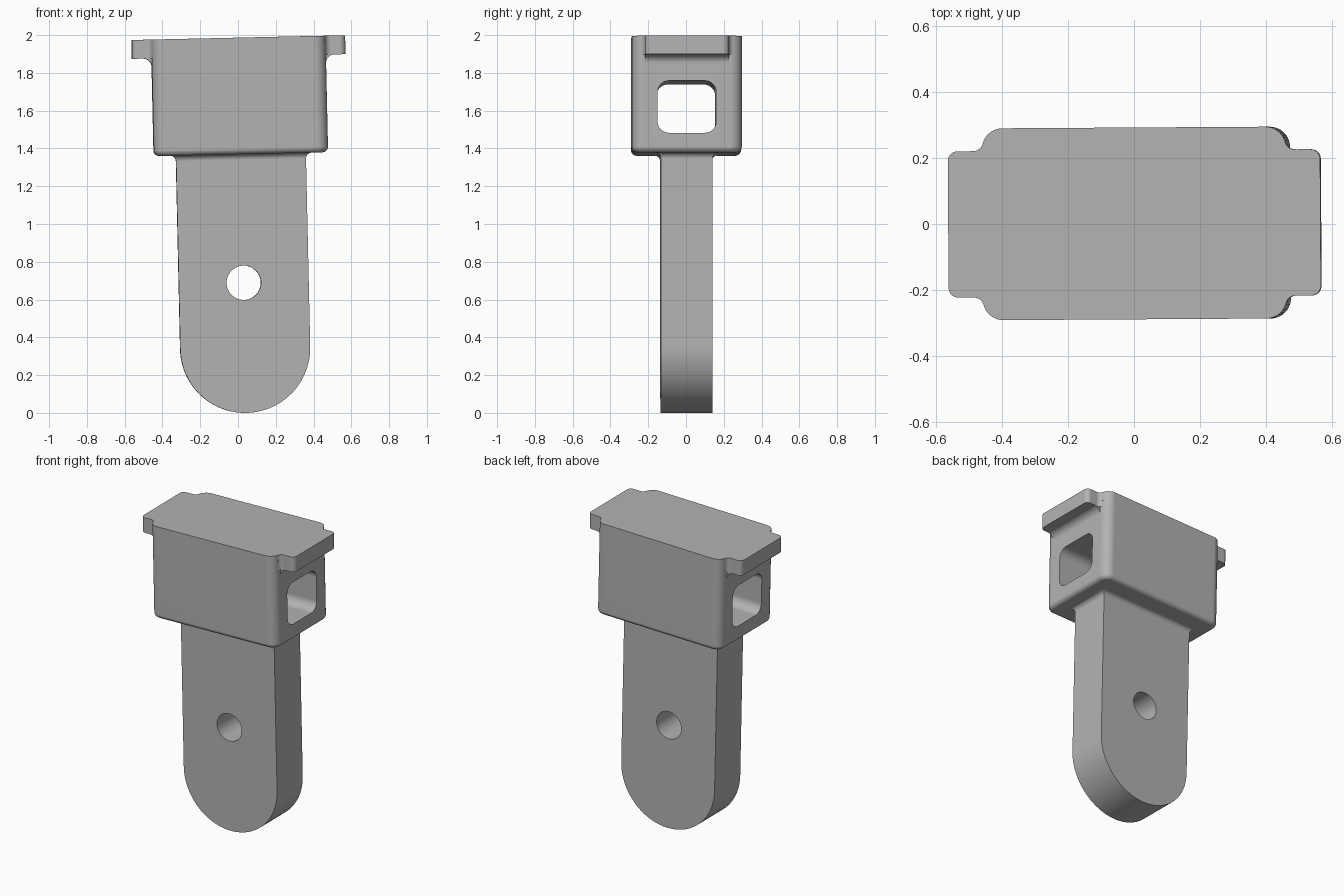
import bpy, bmesh
from math import sin, cos, pi, radians, sqrt
from mathutils import Matrix, Vector

cube = bpy.data.objects.get("Cube")
if cube:
    bpy.data.objects.remove(cube, do_unlink=True)

grey = bpy.data.materials.new("plain_grey")
grey.use_nodes = True
grey.diffuse_color = (0.45, 0.45, 0.45, 1)
grey.node_tree.nodes["Principled BSDF"].inputs["Base Color"].default_value = (0.45, 0.45, 0.45, 1)

# Main sizes; the local origin is the centre of the rounded foot
FOOT_R, SHANK_Y = 0.344, 0.137
BOX_X, BOX_Y, BOX_R = 0.461, 0.291, 0.062
BASE, TOP, LUG_Z = 1.026, 1.643, 1.543
LUG_X, LUG_Y = 0.565, 0.222


def arc(cx, cy, r, a0, a1, n=10):
    return [(cx + r * cos(radians(a0 + (a1 - a0) * i / n)),
             cy + r * sin(radians(a0 + (a1 - a0) * i / n))) for i in range(n + 1)]


def rounded_rect(hx, hy, r):
    pts = []
    for k, (sx, sy) in enumerate([(1, 1), (-1, 1), (-1, -1), (1, -1)]):
        pts += arc(sx * (hx - r), sy * (hy - r), r, 90 * k, 90 * k + 90)
    return pts


def loft(name, rings):
    """Skin a stack of equal-length closed rings and cap both ends."""
    bm = bmesh.new()
    loops = [[bm.verts.new(p) for p in ring] for ring in rings]
    for a, b in zip(loops, loops[1:]):
        for i in range(len(a)):
            j = (i + 1) % len(a)
            bm.faces.new((a[i], a[j], b[j], b[i]))
    bm.faces.new(loops[0])
    bm.faces.new(loops[-1])
    bmesh.ops.recalc_face_normals(bm, faces=bm.faces)
    mesh = bpy.data.meshes.new(name)
    bm.to_mesh(mesh)
    bm.free()
    mesh.materials.append(grey)
    obj = bpy.data.objects.new(name, mesh)
    bpy.context.collection.objects.link(obj)
    return obj


def prism(name, pts, lo, hi, axis):
    place = {"x": lambda a, b, t: (t, a, b),
             "y": lambda a, b, t: (a, t, b),
             "z": lambda a, b, t: (a, b, t)}[axis]
    return loft(name, [[place(a, b, t) for a, b in pts] for t in (lo, hi)])


def combine(target, other, operation):
    mod = target.modifiers.new(operation.lower(), "BOOLEAN")
    mod.operation, mod.solver, mod.object = operation, "EXACT", other
    bpy.context.view_layer.objects.active = target
    bpy.ops.object.modifier_apply(modifier=mod.name)
    bpy.data.objects.remove(other, do_unlink=True)


# Box head with rounded upright corners and a rounded lower rim
rim = 0.03
rings = []
for a in [i * 90 / 6 for i in range(7)]:
    inset = rim * (1 - sin(radians(a)))
    z = BASE + rim * (1 - cos(radians(a)))
    rings.append([(x, y, z) for x, y in rounded_rect(BOX_X - inset, BOX_Y - inset, BOX_R - inset)])
rings.append([(x, y, TOP) for x, y in rounded_rect(BOX_X, BOX_Y, BOX_R)])
bracket = loft("bracket", rings)

# End lugs, blended into the head corners and filleted underneath
f = 0.03
cx, cy = BOX_X - BOX_R, BOX_Y - BOX_R
fy = LUG_Y + f
dx = sqrt((BOX_R + f) ** 2 - (fy - cy) ** 2)
k = BOX_R / (BOX_R + f)
touch = (cx + k * dx, cy + k * (fy - cy))
end = Vector((touch[0] - cx - dx, touch[1] - fy))
turn = -(180 - (Vector((-1, 0)).angle(end) * 180 / pi)) if end.y > 0 else 180 + Vector((-1, 0)).angle(end) * 180 / pi
half = [(cx, touch[1])] + arc(cx + dx, fy, f, turn, 270, 8)
half += arc(LUG_X - f, LUG_Y - f, f, 90, 0, 8)
outline = half + [(x, -y) for x, y in reversed(half)]
u = 0.045
under = [(cx, LUG_Z + 0.02), (cx, LUG_Z - u)]
under += arc(BOX_X + u, LUG_Z - u, u, 180, 90, 8) + [(BOX_X + u, LUG_Z + 0.02)]
for s in (1, -1):
    combine(bracket, prism("lug", [(s * x, y) for x, y in outline], LUG_Z, TOP, "z"), "UNION")
    combine(bracket, prism("lug_fillet", [(s * x, z) for x, z in under], -LUG_Y, LUG_Y, "y"), "UNION")

# Window through the head
window = [(y, z + 1.267) for y, z in rounded_rect(0.155, 0.138, 0.06)]
combine(bracket, prism("window_cutter", window, -1, 1, "x"), "DIFFERENCE")

# Flat shank with a half-round foot
shank_outline = arc(0, 0, FOOT_R, 180, 360, 48) + [(FOOT_R, BASE + 0.04), (-FOOT_R, BASE + 0.04)]
combine(bracket, prism("shank", shank_outline, -SHANK_Y, SHANK_Y, "y"), "UNION")

# Flare where the shank meets the head
rings = []
for a in [i * 90 / 6 for i in range(7)]:
    o = 0.03 * (1 - cos(radians(a)))
    z = BASE - 0.03 * (1 - sin(radians(a)))
    rings.append([(sx * (FOOT_R + o), sy * (SHANK_Y + o), z)
                  for sx, sy in [(1, 1), (-1, 1), (-1, -1), (1, -1)]])
rings.append([(x, y, BASE + 0.02) for x, y, z in rings[-1]])
combine(bracket, loft("shank_flare", rings), "UNION")

# Pin hole through the shank
combine(bracket, prism("hole_cutter", arc(0, 0.345, 0.091, 0, 352.5, 47), -1, 1, "y"), "DIFFERENCE")

# Slight lean and turn, then stand it on the ground
lean = Matrix.Rotation(radians(0.35), 4, "Z") @ Matrix.Rotation(radians(-1.27), 4, "Y")
bracket.data.transform(Matrix.Translation((0.0375, 0.002, FOOT_R)) @ lean)

# Smooth rounds, crisp edges, flat-looking planes
bpy.ops.object.select_all(action="DESELECT")
bracket.select_set(True)
bpy.context.view_layer.objects.active = bracket
bpy.ops.object.shade_smooth_by_angle(angle=radians(30))
weighted = bracket.modifiers.new("weighted_normals", "WEIGHTED_NORMAL")
weighted.keep_sharp = True
